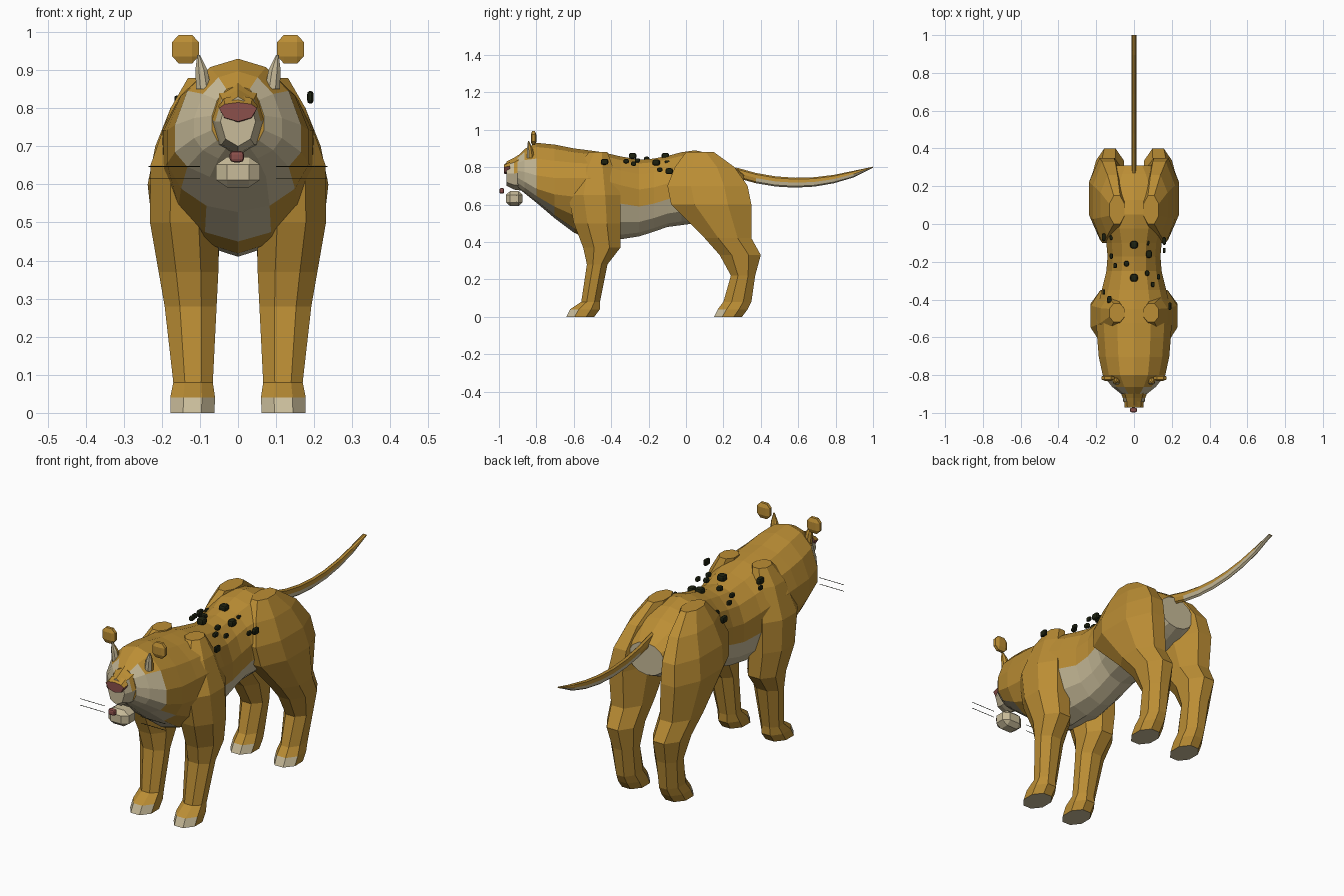
import bpy, bmesh, math
from mathutils import Vector

default_cube = bpy.data.objects.get("Cube")
if default_cube:
    bpy.data.objects.remove(default_cube, do_unlink=True)


def material(name, *rgb):
    mat = bpy.data.materials.new(name)
    mat.use_nodes = True
    mat.diffuse_color = (*rgb, 1)
    mat.node_tree.nodes["Principled BSDF"].inputs["Base Color"].default_value = (*rgb, 1)
    return mat


tan_fur = material("tan_fur", .5, .27, .035)
cream_fur = material("cream_fur", .58, .5, .32)
pink_nose = material("pink_nose", .26, .08, .07)
dark_spot = material("dark_spot", .012, .015, .005)


def finish(name, bm, materials, rule=None):
    """Make the object; faces where rule(centre, normal) holds take the second colour."""
    bmesh.ops.recalc_face_normals(bm, faces=bm.faces)
    if rule:
        for face in bm.faces:
            face.material_index = int(rule(face.calc_center_median(), face.normal))
    mesh = bpy.data.meshes.new(name)
    bm.to_mesh(mesh)
    bm.free()
    for mat in materials:
        mesh.materials.append(mat)
    bpy.context.collection.objects.link(bpy.data.objects.new(name, mesh))


def loft(name, rings, materials, rule):
    """Skin a list of closed point rings and cap both ends."""
    bm = bmesh.new()
    loops = [[bm.verts.new(point) for point in ring] for ring in rings]
    for near, far in zip(loops, loops[1:]):
        for i in range(len(near)):
            bm.faces.new((near[i - 1], near[i], far[i], far[i - 1]))
    bm.faces.new(loops[0])
    bm.faces.new(loops[-1])
    finish(name, bm, materials, rule)


def upright_ring(y, low, high, half_width, fullness=.5, count=8):
    """Oval section across the body, widest at the fraction fullness of its height."""
    middle = low + (high - low) * fullness
    ring = []
    for i in range(count):
        angle = math.tau * i / count + math.pi / 2
        rise = math.sin(angle)
        reach = high - middle if rise > 0 else middle - low
        ring.append((half_width * math.cos(angle), y, middle + reach * rise))
    return ring


def level_ring(z, front, back, inner, outer, side):
    """Eight-sided flat section, slightly squared, mirrored by side."""
    ring = []
    for i in range(8):
        angle = math.tau * (i + .5) / 8
        across = (inner + outer) / 2 + (outer - inner) * math.cos(angle) * .54
        along = (front + back) / 2 + (back - front) * math.sin(angle) * .54
        ring.append((side * across, along, z))
    return ring


def leg_ring(z, front, back, side):
    """Leg section: widest at the shoulder or thigh, flared at the toes."""
    flare = .008 if z < .06 else 0
    narrowing = (z - .55) ** 2 if z > .55 else .175 * min(.4, .55 - z)
    inner = .07 - .02 * min(1, z / .4) - flare
    return level_ring(z, front, back, inner, .24 - narrowing + flare, side)


def with_midpoints(keys):
    """Insert a smoothly curved section between every two neighbours."""
    keys = [Vector(key) for key in keys]
    result = []
    for i, (a, b) in enumerate(zip(keys, keys[1:])):
        before = keys[max(i - 1, 0)]
        after = keys[min(i + 2, len(keys) - 1)]
        result += [a, ((a + b) * 9 - before - after) / 16]
    return result + [keys[-1]]


def block(name, centre, size, mat, bevel=.3, segments=2):
    """Box with rounded corners."""
    bm = bmesh.new()
    bmesh.ops.create_cube(bm, size=1)
    bmesh.ops.bevel(bm, geom=bm.edges[:], offset=bevel, segments=segments, profile=.5,
                    affect='EDGES')
    for vert in bm.verts:
        vert.co = Vector(c + p * s for c, p, s in zip(centre, vert.co, size))
    finish(name, bm, [mat])


# Body, neck and head: y, underside, top, half width, fullness
body_keys = [
    (-.9, .69, .86, .07, .4), (-.8, .61, .93, .17, .3), (-.6, .45, .9, .2, .55),
    (-.45, .41, .88, .2, .6), (-.25, .43, .84, .15, .5), (-.1, .48, .86, .15, .5),
    (.05, .5, .89, .2, .5), (.2, .55, .84, .19, .5), (.31, .6, .76, .1, .5),
]


def body_is_cream(centre, normal):
    if centre.y < -.79:
        return centre.z < .85 and abs(centre.x) > .02
    if centre.y < -.5:
        return centre.z < -.15 - centre.y
    if centre.y > .2:
        return centre.z < .69 and abs(centre.x) < .1
    return centre.z < .6


loft("body", [upright_ring(*key, count=14) for key in with_midpoints(body_keys)],
     [tan_fur, cream_fur], body_is_cream)

# Muzzle and nose
loft("muzzle", [upright_ring(-.84, .67, .9, .09), upright_ring(-.92, .68, .85, .06),
                upright_ring(-.96, .7, .83, .046)],
     [tan_fur, cream_fur], lambda centre, normal: centre.z < .8)
loft("nose", [upright_ring(-.94, .76, .835, .052, .6), upright_ring(-.972, .765, .815, .05, .7)],
     [tan_fur, pink_nose], lambda centre, normal: normal.z < .5)

# Legs: height, front edge, back edge
leg_keys = {
    "front": [(.88, -.52, -.42), (.8, -.58, -.39), (.65, -.63, -.35), (.5, -.6, -.35),
              (.37, -.55, -.35), (.28, -.53, -.42), (.08, -.56, -.46), (.04, -.62, -.46),
              (0, -.64, -.49)],
    "hind": [(.88, 0, .15), (.8, -.06, .26), (.7, -.1, .33), (.6, -.08, .35), (.42, .1, .35),
             (.33, .18, .4), (.22, .24, .37), (.08, .2, .35), (.04, .17, .33), (0, .15, .3)],
}


def make_leg(name, keys, side):
    paw_middle = (keys[-1][1] + keys[-1][2]) / 2
    loft(name, [leg_ring(*key, side) for key in keys], [tan_fur, cream_fur],
         lambda centre, normal: centre.z < .001 or (centre.z < .03 and centre.y < paw_middle))


for label, side in (("left", 1), ("right", -1)):
    for part, keys in leg_keys.items():
        make_leg(f"{part}_leg_{label}", keys, side)

    # Pointed ear with a pale inside, and the rounded ear above it
    loft(f"pointed_ear_{label}",
         [level_ring(.85, -.85, -.81, .07, .11, side), level_ring(.9, -.85, -.82, .08, .112, side),
          level_ring(.94, -.845, -.84, .1, .107, side)],
         [tan_fur, cream_fur], lambda centre, normal: normal.y < -.2)
    block(f"round_ear_{label}", (side * .138, -.815, .955), (.07, .03, .075), tan_fur, .25, 1)

    # Whiskers
    for level, z in (("upper", .647), ("lower", .615)):
        block(f"{level}_whisker_{label}", (side * .167, -.908, z), (.135, .002, .002),
              dark_spot, .1, 1)

# Chin block with its own nose tip
block("chin_block", (0, -.918, .632), (.115, .09, .08), cream_fur, .25, 1)
block("chin_nose", (-.003, -.985, .673), (.038, .025, .03), pink_nose)


# Tail: a sagging curve that tapers to the tip
def tail_ring(t):
    z = .77 - .24 * t + .27 * t * t
    taper = math.sqrt(1 - t ** 3) + .1
    return upright_ring(.27 + .73 * t, z - .025 * taper, z + .025 * taper, .012)


loft("tail", [tail_ring(i / 7) for i in range(8)], [tan_fur, cream_fur],
     lambda centre, normal: normal.z < -.1 and centre.y > .35)

# Spots over the back, in large and small sizes: x, y
large_spots = [(0, -.11), (0, -.285), (-.16, -.07), (-.13, -.4), (.16, -.09), (.08, -.16),
               (.19, -.435)]
small_spots = [(-.12, -.07), (-.12, -.17), (-.1, -.22), (-.16, -.36), (-.04, -.21), (.07, -.1),
               (.16, -.14), (.07, -.26), (.13, -.28), (.1, -.32)]
for kind, places, size in (("large", large_spots, .04), ("small", small_spots, .028)):
    for i, (x, y) in enumerate(places):
        height = .86 - abs(x) * (.6 + y)
        block(f"{kind}_spot_{i + 1}", (x, y, height),
              (size * (1 - 3 * abs(x)), size, size * .8), dark_spot)
